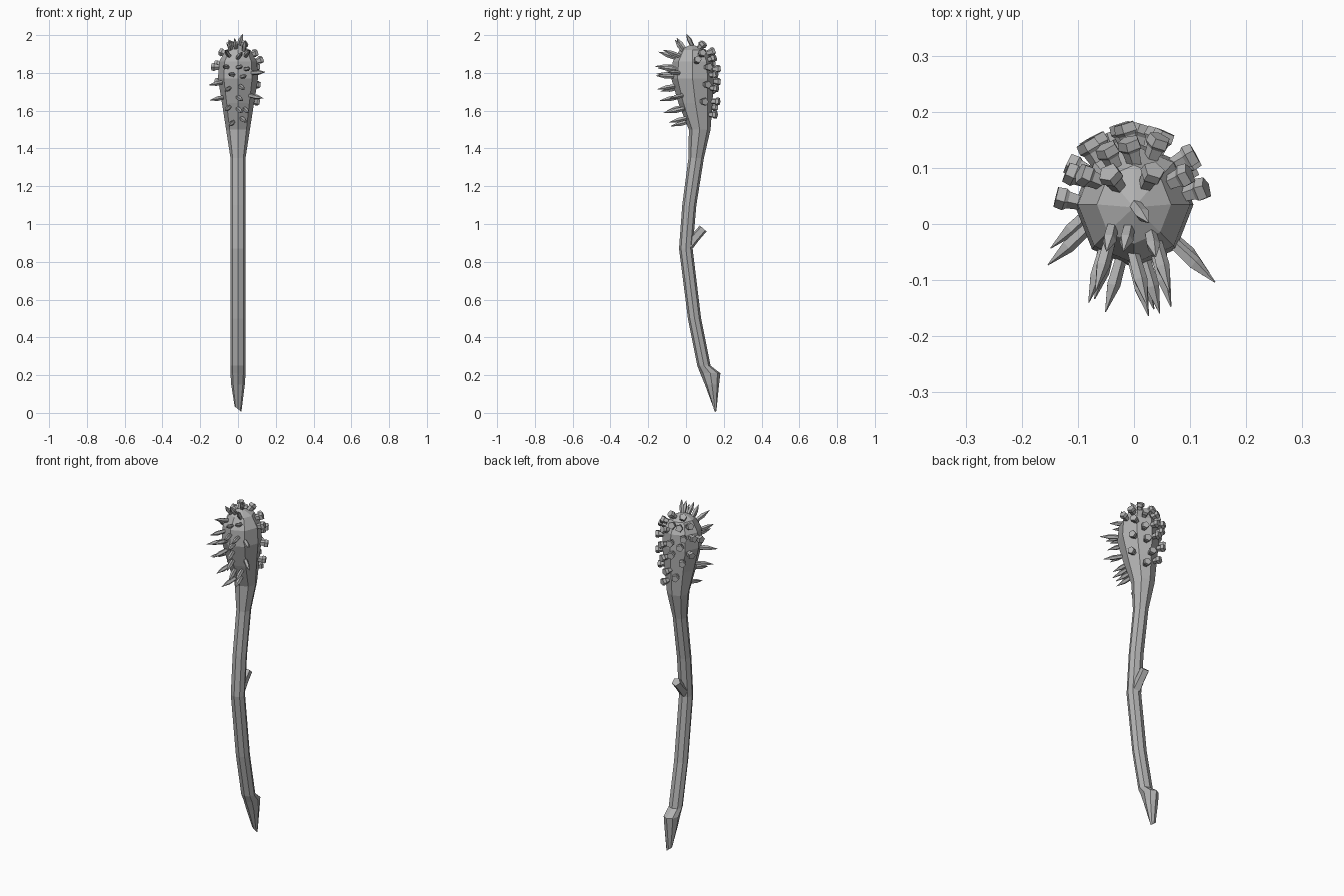
import bpy, bmesh, math
from mathutils import Vector
from mathutils.bvhtree import BVHTree

if "Cube" in bpy.data.objects:
    bpy.data.objects.remove(bpy.data.objects["Cube"])

grey = bpy.data.materials.new("grey")
grey.use_nodes = True
tone = (0.44, 0.44, 0.44, 1)
grey.diffuse_color = tone
grey.node_tree.nodes["Principled BSDF"].inputs["Base Color"].default_value = tone


def finish(bm, name):
    bmesh.ops.recalc_face_normals(bm, faces=bm.faces)
    mesh = bpy.data.meshes.new(name)
    bm.to_mesh(mesh)
    mesh.materials.append(grey)
    bpy.context.collection.objects.link(bpy.data.objects.new(name, mesh))


def loft(bm, rings):
    """Bridge a list of vertex rings and cap both ends."""
    for a, b in zip(rings, rings[1:]):
        n = len(a)
        for i in range(n):
            j = (i + 1) % n
            bm.faces.new((a[i], a[j], b[j], b[i]))
    bm.faces.new(rings[0][::-1])
    bm.faces.new(rings[-1])


def prong(bm, base, direction, sections, sides=5):
    """Faceted prong along a direction; sections are (distance, radius)."""
    turn = direction.to_track_quat('Z', 'Y')
    rings = []
    for dist, rad in sections:
        ring = []
        for i in range(sides):
            t = math.tau * i / sides
            p = Vector((rad * math.cos(t), rad * math.sin(t), dist))
            ring.append(bm.verts.new(base + turn @ p))
        rings.append(ring)
    loft(bm, rings)


# Club: bent eight-sided shaft swelling into the head
# (height, front y, back y, half width)
profile = [
    (0.02, 0.148, 0.162, 0.018), (0.15, 0.1, 0.175, 0.036),
    (0.21, 0.075, 0.182, 0.04), (0.25, 0.06, 0.13, 0.04),
    (0.5, 0.01, 0.08, 0.04), (0.87, -0.037, 0.035, 0.04),
    (1.1, -0.02, 0.055, 0.04), (1.35, 0.013, 0.095, 0.04),
    (1.5, 0.015, 0.13, 0.063), (1.64, -0.04, 0.14, 0.085),
    (1.77, -0.078, 0.147, 0.106), (1.86, -0.07, 0.14, 0.1),
    (1.92, -0.035, 0.105, 0.066), (1.95, 0.025, 0.035, 0.005),
]
club = bmesh.new()
rings = []
for z, front, back, half in profile:
    ring = []
    for i in range(8):
        t = math.tau * i / 8
        x = half * math.cos(t)
        y = (front + back) / 2 + (back - front) / 2 * math.sin(t)
        slant = -0.8 * x if z < 0.1 else 0
        ring.append(club.verts.new((x, y, z + slant)))
    rings.append(ring)
loft(club, rings)
bmesh.ops.recalc_face_normals(club, faces=club.faces)
surface = BVHTree.FromBMesh(club)
finish(club, "club")

# Cut branch stub behind the bend
stub = bmesh.new()
prong(stub, Vector((0, 0.015, 0.89)), Vector((0, 0.66, 0.75)),
      [(0, 0.03), (0.05, 0.026), (0.115, 0.025)])
finish(stub, "branch_stub")

# Pointed spikes on the front (x, z) and crown (x, y) of the head
front_spots = [
    (-0.045, 1.89), (0.0, 1.88), (0.04, 1.89), (-0.055, 1.83), (0.0, 1.83),
    (0.04, 1.82), (-0.025, 1.79), (0.02, 1.78), (-0.085, 1.75),
    (-0.045, 1.72), (0.01, 1.73), (0.075, 1.8), (-0.08, 1.67), (0.065, 1.68),
    (0.0, 1.67), (-0.045, 1.62), (0.0, 1.61), (0.035, 1.61),
    (-0.025, 1.54), (0.02, 1.56),
]
crown_spots = [(0.005, 0.03), (-0.01, -0.01), (-0.04, -0.01), (0.03, -0.02)]
spike_shape = [(-0.01, 0.011), (0.045, 0.013), (0.095, 0.001)]
spikes = bmesh.new()
forward, up = Vector((0, -1, 0)), Vector((0, 0, 1))
for x, z in front_spots:
    hit, normal, _, _ = surface.ray_cast(Vector((x, -1, z)), -forward)
    if hit:
        prong(spikes, hit, (normal + forward * 0.5).normalized(), spike_shape)
for x, y in crown_spots:
    hit, normal, _, _ = surface.ray_cast(Vector((x, y, 3)), -up)
    if hit:
        aim = (normal + up * 0.3 + forward * 0.4).normalized()
        prong(spikes, hit, aim, [(d * 0.7, r) for d, r in spike_shape])
finish(spikes, "spikes")

# Blunt flared studs around the back of the head: (bearing, height)
stud_spots = [
    (135, 1.93), (55, 1.93), (150, 1.9), (90, 1.905), (118, 1.895),
    (155, 1.845), (68, 1.87), (132, 1.85), (93, 1.82), (65, 1.79),
    (122, 1.8), (147, 1.755), (97, 1.755), (72, 1.72), (128, 1.71),
    (87, 1.65), (108, 1.62), (72, 1.58), (180, 1.83), (8, 1.86),
    (28, 1.895), (42, 1.83), (38, 1.74), (32, 1.65),
]
studs = bmesh.new()
for bearing, z in stud_spots:
    t = math.radians(bearing)
    out = Vector((math.cos(t), math.sin(t), 0))
    axis = Vector((0, 0.04, z))
    hit, normal, _, _ = surface.ray_cast(axis + out, -out)
    if hit:
        prong(studs, hit, (normal + out * 0.5).normalized(),
              [(-0.01, 0.013), (0.018, 0.017), (0.024, 0.022), (0.04, 0.02)])
finish(studs, "studs")
